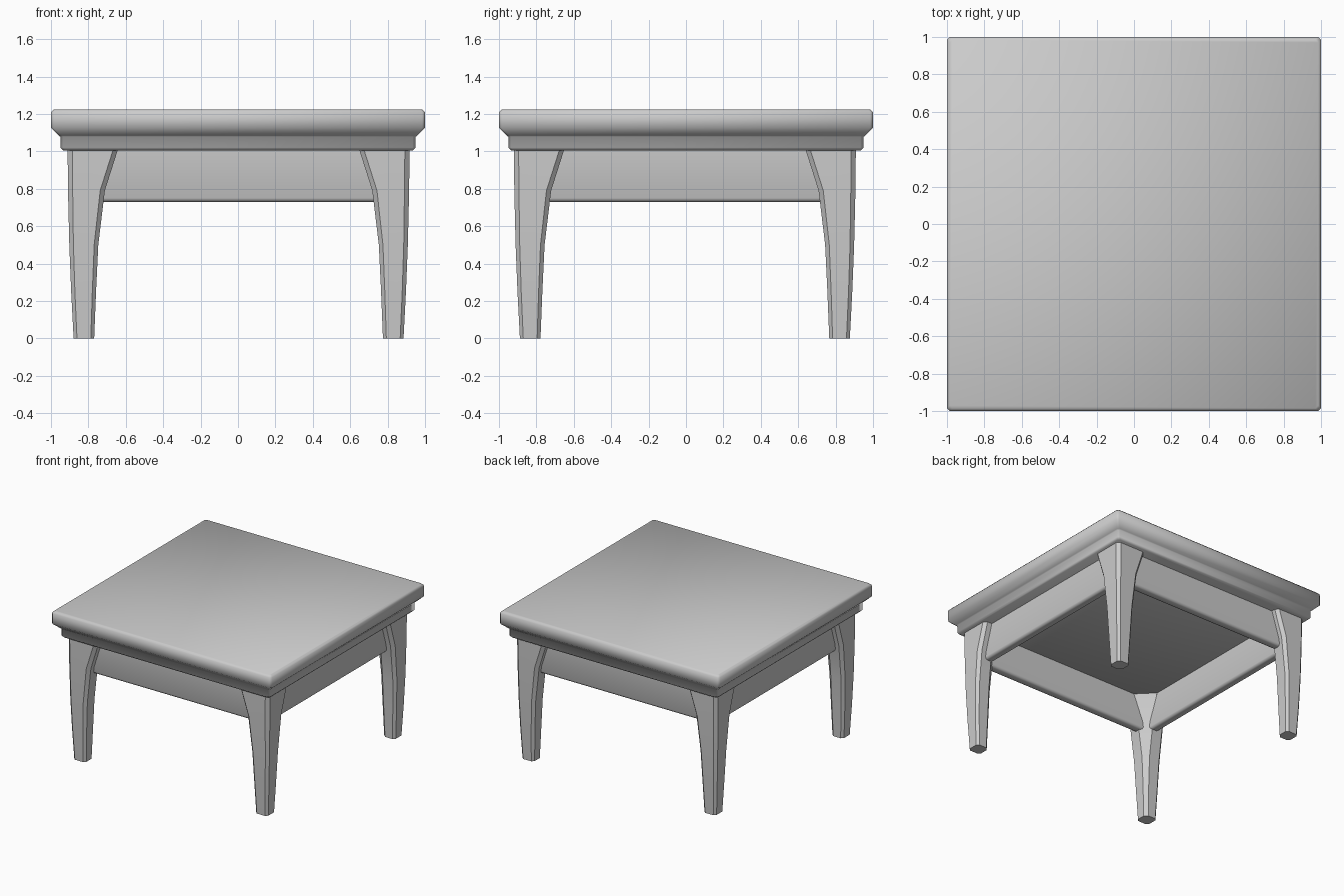
import bpy, bmesh, math

cube = bpy.data.objects.get("Cube")
if cube:
    bpy.data.objects.remove(cube, do_unlink=True)

GREY = (0.6, 0.6, 0.6, 1.0)
mat = bpy.data.materials.new("plain grey")
mat.use_nodes = True
mat.diffuse_color = GREY
mat.node_tree.nodes["Principled BSDF"].inputs["Base Color"].default_value = GREY


def loft(name, rings, angle=None):
    """Skin a stack of closed rings, cap both ends and shade smooth."""
    bm = bmesh.new()
    loops = [[bm.verts.new(p) for p in ring] for ring in rings]
    n = len(loops[0])
    for low, high in zip(loops, loops[1:]):
        for i in range(n):
            j = (i + 1) % n
            bm.faces.new((low[i], low[j], high[j], high[i]))
    bm.faces.new(loops[0][::-1])
    bm.faces.new(loops[-1])
    bmesh.ops.recalc_face_normals(bm, faces=bm.faces)
    mesh = bpy.data.meshes.new(name)
    bm.to_mesh(mesh)
    bm.free()
    mesh.materials.append(mat)
    obj = bpy.data.objects.new(name, mesh)
    bpy.context.collection.objects.link(obj)
    bpy.ops.object.select_all(action="DESELECT")
    obj.select_set(True)
    bpy.context.view_layer.objects.active = obj
    if angle is None:
        bpy.ops.object.shade_smooth()
    else:
        bpy.ops.object.shade_smooth_by_angle(angle=math.radians(angle))
    return obj


def chamfered_square(r, z, c=0.015):
    return [(r, c - r, z), (r, r - c, z), (r - c, r, z), (c - r, r, z),
            (-r, r - c, z), (-r, c - r, z), (c - r, -r, z), (r - c, -r, z)]


# Moulded table top: half width and height up the edge
edge = [(0.935, 1.005), (0.95, 1.02), (0.95, 1.078), (0.958, 1.085),
        (1.0, 1.125), (1.0, 1.21), (0.985, 1.225)]
loft("table_top", [chamfered_square(r, z) for r, z in edge])


# Legs: height, outer face, inner face, edge chamfer, inner corner cut
LEG = [(0.0, 0.882, 0.772, 0.018, 0.025), (0.25, 0.895, 0.762, 0.02, 0.03),
       (0.5, 0.905, 0.75, 0.022, 0.04), (0.79, 0.912, 0.715, 0.025, 0.08),
       (1.01, 0.914, 0.645, 0.025, 0.13)]


def leg_ring(sx, sy, z, o, i, c, k):
    corners = [(o, o - c), (o - c, o), (i + c, o), (i, o - c),
               (i, i + k), (i + k, i), (o - c, i), (o, i + c)]
    return [(sx * x + 0.003, sy * y - 0.006, z) for x, y in corners]


for sy, end in ((-1, "front"), (1, "back")):
    for sx, side in ((1, "left"), (-1, "right")):
        loft(f"{end}_{side}_leg", [leg_ring(sx, sy, *row) for row in LEG], 40)


# Aprons: a rail with rounded lower edges, turned to each side
def apron_section(x):
    b, t = 0.73, 1.01
    section = [(-0.85, t), (-0.85, b + 0.02), (-0.844, b + 0.006), (-0.83, b),
               (-0.795, b), (-0.781, b + 0.006), (-0.775, b + 0.02), (-0.775, t)]
    return [(x, y, z) for y, z in section]


for turn, side in enumerate(("front", "left", "back", "right")):
    rail = loft(f"{side}_apron", [apron_section(-0.8), apron_section(0.8)], 50)
    rail.rotation_euler.z = turn * math.pi / 2
